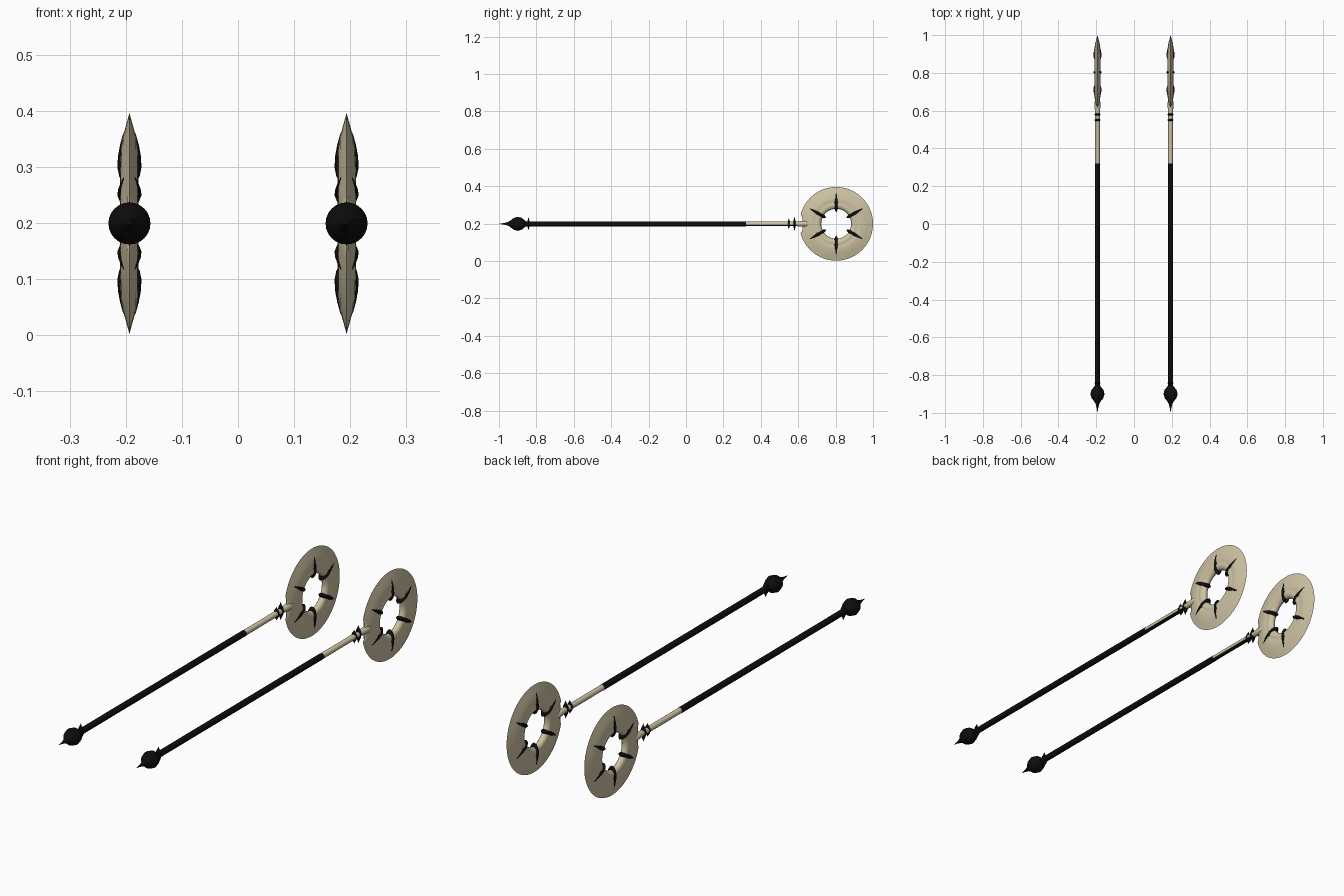
import bpy, bmesh, math
from mathutils import Matrix, Vector

if "Cube" in bpy.data.objects:
    bpy.data.objects.remove(bpy.data.objects["Cube"])


def material(name, rgb):
    m = bpy.data.materials.new(name)
    m.diffuse_color = (*rgb, 1)
    m.use_nodes = True
    m.node_tree.nodes["Principled BSDF"].inputs["Base Color"].default_value = m.diffuse_color
    return m


BLACK = material("black metal", (0.004, 0.004, 0.004))
CREAM = material("pale bone", (0.62, 0.55, 0.37))
RING_Y, RING_Z, RING_R = 0.803, 0.199, 0.197


def lathe(name, profile, mats, matrix, sides=16, closed=False):
    """Revolve (radius, height) points around local z, then place with matrix."""
    bm = bmesh.new()
    rings = []
    for r, h in profile:
        if r < 1e-6:
            rings.append([bm.verts.new((0, 0, h))] * sides)
        else:
            rings.append([bm.verts.new((r * math.cos(a), r * math.sin(a), h))
                          for a in (2 * math.pi * i / sides for i in range(sides))])
    pairs = list(zip(rings, rings[1:]))
    if closed:
        pairs.append((rings[-1], rings[0]))
    for lo, hi in pairs:
        for i in range(sides):
            j = (i + 1) % sides
            loop = list(dict.fromkeys((lo[i], lo[j], hi[j], hi[i])))
            if len(loop) > 2:
                bm.faces.new(loop)
    bm.transform(matrix)
    bmesh.ops.recalc_face_normals(bm, faces=bm.faces)
    mesh = bpy.data.meshes.new(name)
    bm.to_mesh(mesh)
    bm.free()
    for m in mats:
        mesh.materials.append(m)
    ob = bpy.data.objects.new(name, mesh)
    bpy.context.collection.objects.link(ob)
    bpy.ops.object.select_all(action='DESELECT')
    ob.select_set(True)
    bpy.context.view_layer.objects.active = ob
    bpy.ops.object.shade_smooth_by_angle(angle=math.radians(40))
    return ob


# spindle outline shared by the ring claws (radius factor, distance from ring centre)
CLAW = [(0, 0.063), (0.5, 0.071), (0.85, 0.084), (1, 0.1), (0.95, 0.12),
        (0.78, 0.14), (0.55, 0.158), (0.3, 0.17), (0, 0.177)]
# small pointed blade outline, unit size
BLADE = [(0, -1), (0.25, -0.75), (0.7, -0.4), (1, 0), (0.7, 0.4), (0.25, 0.75), (0, 1)]
# half cross-section of the ring (radius, half thickness)
HALF = [(0.186, 0.003), (0.17, 0.0075), (0.155, 0.0115), (0.138, 0.0145), (0.12, 0.0155),
        (0.114, 0.0135), (0.107, 0.016), (0.098, 0.0165), (0.088, 0.013), (0.082, 0.007)]

for side, x in (("left", -0.1935), ("right", 0.1935)):
    along = Matrix.Translation((x, 0, RING_Z)) @ Matrix.Rotation(-math.pi / 2, 4, 'X')

    # shaft, pommel and its pointed end
    lathe(f"shaft_{side}", [(0, -0.87), (0.0135, -0.87), (0.0135, 0.32), (0, 0.32)],
          [BLACK], along, 12)
    lathe(f"pommel_{side}",
          [(0, -1), (0.004, -0.975), (0.01, -0.951), (0.019, -0.937), (0.031, -0.922),
           (0.0375, -0.9), (0.032, -0.879), (0.021, -0.865), (0.013, -0.855), (0, -0.85)],
          [BLACK], along, 24)

    # pale neck, dark underneath, flaring into the ring
    neck = lathe(f"neck_{side}",
                 [(0, 0.32), (0.0125, 0.32), (0.0125, 0.59), (0.015, 0.615),
                  (0.016, 0.64), (0.009, 0.68), (0, 0.69)], [CREAM, BLACK], along, 12)
    for p in neck.data.polygons:
        if p.normal.z < -0.6 and p.center.y < 0.6:
            p.material_index = 1

    # upright blades on the shaft
    for label, y, size in (("rear", -0.842, 0.037), ("mid", 0.55, 0.031), ("front", 0.58, 0.041)):
        place = Matrix.Translation((x, y, RING_Z)) @ Matrix.Diagonal((0.016, 0.008, size, 1))
        lathe(f"{label}_blade_{side}", BLADE, [BLACK], place, 12)

    # sharp-edged ring with a small bite where the neck enters
    section = [(RING_R, 0)] + HALF + [(0.08, 0)] + [(r, -h) for r, h in reversed(HALF)]
    hub = Matrix.Translation((x, RING_Y, RING_Z))
    ring = lathe(f"ring_{side}", section, [CREAM],
                 hub @ Matrix.Rotation(math.pi / 2, 4, 'Y'), 72, closed=True)
    for v in ring.data.vertices:
        if v.co.y < RING_Y - 0.16 and abs(v.co.z - RING_Z) < 0.04:
            v.co.y = max(v.co.y, 0.622)

    # six claws gripping the inner rim
    for k in range(6):
        turn = Matrix.Rotation(math.radians(60 * k), 4, 'X')
        lathe(f"claw_{k + 1}_{side}", CLAW, [BLACK],
              hub @ turn @ Matrix.Diagonal((0.0215, 0.012, 1, 1)), 16)
